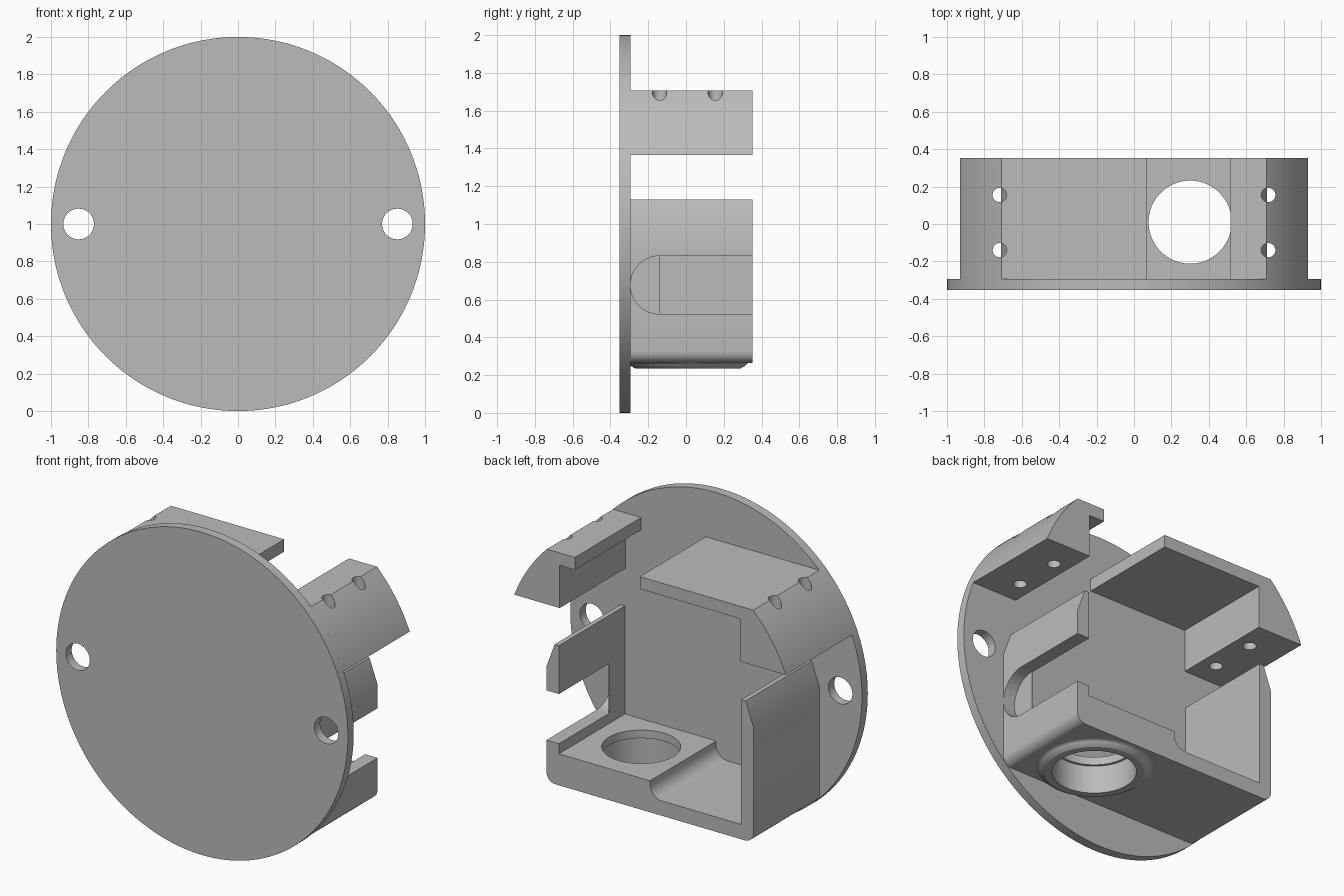
import bpy, bmesh, math
from mathutils import Matrix, Vector

old = bpy.data.objects.get("Cube")
if old:
    bpy.data.objects.remove(old, do_unlink=True)

# Single plain grey
grey = bpy.data.materials.new("light_grey")
grey.use_nodes = True
colour = (0.5, 0.5, 0.5, 1)
grey.diffuse_color = colour
grey.node_tree.nodes["Principled BSDF"].inputs["Base Color"].default_value = colour

BACK, FACE, FRONT = 0.352, -0.295, -0.352   # depth planes along y
MID = 1.0                                   # disc centre height
X, Y, Z = Vector((1, 0, 0)), Vector((0, 1, 0)), Vector((0, 0, 1))


def finish(name, bm):
    bmesh.ops.recalc_face_normals(bm, faces=bm.faces)
    mesh = bpy.data.meshes.new(name)
    bm.to_mesh(mesh)
    bm.free()
    mesh.materials.append(grey)
    obj = bpy.data.objects.new(name, mesh)
    bpy.context.collection.objects.link(obj)
    return obj


def arc(cx, cz, r, a0, a1, n=10):
    """Points on an arc, angles in degrees."""
    angles = [math.radians(a0 + (a1 - a0) * i / n) for i in range(n + 1)]
    return [(cx + r * math.cos(a), cz + r * math.sin(a)) for a in angles]


def extrude(name, profile, y0, y1):
    """Prism from an (x, z) profile, along y."""
    bm = bmesh.new()
    face = bm.faces.new([bm.verts.new((x, y0, z)) for x, z in profile])
    out = bmesh.ops.extrude_face_region(bm, geom=[face])
    moved = [v for v in out["geom"] if isinstance(v, bmesh.types.BMVert)]
    bmesh.ops.translate(bm, verts=moved, vec=(0, y1 - y0, 0))
    return finish(name, bm)


def cylinder(name, centre, r, length, axis, segments=64):
    bm = bmesh.new()
    turn = Z.rotation_difference(axis).to_matrix().to_4x4()
    bmesh.ops.create_cone(bm, cap_ends=True, segments=segments, radius1=r, radius2=r,
                          depth=length, matrix=Matrix.Translation(centre) @ turn)
    return finish(name, bm)


def box(name, lo, hi):
    return extrude(name, [(lo[0], lo[2]), (hi[0], lo[2]), (hi[0], hi[2]), (lo[0], hi[2])],
                   lo[1], hi[1])


def cut(obj, cutters):
    """Subtract the cutters, then remove them."""
    for c in cutters:
        mod = obj.modifiers.new("cut", 'BOOLEAN')
        mod.operation, mod.solver, mod.object = 'DIFFERENCE', 'EXACT', c
    bpy.context.view_layer.update()
    result = obj.evaluated_get(bpy.context.evaluated_depsgraph_get())
    mesh = bpy.data.meshes.new_from_object(result)
    obj.modifiers.clear()
    obj.data = mesh
    for c in cutters:
        bpy.data.objects.remove(c, do_unlink=True)


# Round face plate with two fixing holes
plate = cylinder("face_plate", (0, (FRONT + FACE) / 2, MID), 1, FACE - FRONT, Y, 160)
cut(plate, [cylinder("cutter", (s * 0.852, FACE, MID), 0.082, 0.4, Y) for s in (-1, 1)])

# Upper brackets: curved outer block with a thin shelf running inward
brackets = []
for name, side, shelf_end in (("left_bracket", 1, 0.515), ("right_bracket", -1, -0.07)):
    low = math.degrees(math.asin(0.365))
    profile = [(0.62, 1.365)] + arc(0, MID, 1, low, 45, 16)
    top = profile[-1][1]
    profile += [(shelf_end, top), (shelf_end, 1.63), (0.62, 1.63)]
    bracket = extrude(name, [(side * x, z) for x, z in profile], FACE, BACK)
    cut(bracket, [cylinder("cutter", (side * 0.718, y, 1.5), 0.038, 0.8, Z, 32)
                  for y in (-0.14, 0.155)])
    brackets.append(bracket)

# Lower tray: two walls, thin floor and a raised pad with a filleted step
W, IN, BASE, FLOOR, PAD = 0.71, 0.625, 0.265, 0.357, 0.46
wall_top = [(W, 0.98), (0.655, 1.13), (IN, 1.13)]
profile = (arc(-W + 0.06, BASE + 0.06, 0.06, 180, 270) + arc(W - 0.06, BASE + 0.06, 0.06, 270, 360)
           + wall_top + [(IN, PAD), (0, PAD)] + arc(-0.08, FLOOR + 0.08, 0.08, 0, -90)
           + [(-IN, FLOOR)] + [(-x, z) for x, z in reversed(wall_top)])
tray = extrude("tray", profile, FACE, BACK)

# Stepped round opening in the pad and an open-ended slot in the left wall
HX, HY = 0.3, 0.01
SLOT_Z, SLOT_R = 0.677, 0.154
slot_y = FACE + SLOT_R + 0.001
cut(tray, [
    cylinder("cutter", (HX, HY, 0.4), 0.222, 0.8, Z, 96),
    cylinder("cutter", (HX, HY, 0.21), 0.237, 0.4, Z, 96),
    cylinder("cutter", (0.7, slot_y, SLOT_Z), SLOT_R, 0.14, X),
    box("cutter", (0.63 - 0.01, slot_y, SLOT_Z - SLOT_R), (0.8, 0.5, SLOT_Z + SLOT_R)),
])

# Low flared rim under the opening
bm = bmesh.new()
section = [(0.237, BASE), (0.237, 0.236), (0.28, 0.236)] + arc(0.33, 0.235, 0.03, 150, 90, 6)
verts = [bm.verts.new((HX + r, HY, z)) for r, z in section]
edges = [bm.edges.new(pair) for pair in zip(verts, verts[1:])]
bmesh.ops.spin(bm, geom=verts + edges, cent=(HX, HY, 0), axis=(0, 0, 1),
               angle=math.tau, steps=96)
bmesh.ops.remove_doubles(bm, verts=bm.verts, dist=0.0001)
rim = finish("opening_rim", bm)
for p in rim.data.polygons:      # rim surface must face downward and inward
    if abs(p.normal.z) > 0.9 and p.normal.z > 0:
        rim.data.flip_normals()
        break

# Smooth curved surfaces, keep the edges crisp
bpy.ops.object.select_all(action='DESELECT')
for obj in [plate, tray, rim] + brackets:
    obj.select_set(True)
bpy.context.view_layer.objects.active = plate
bpy.ops.object.shade_smooth_by_angle(angle=math.radians(30))
